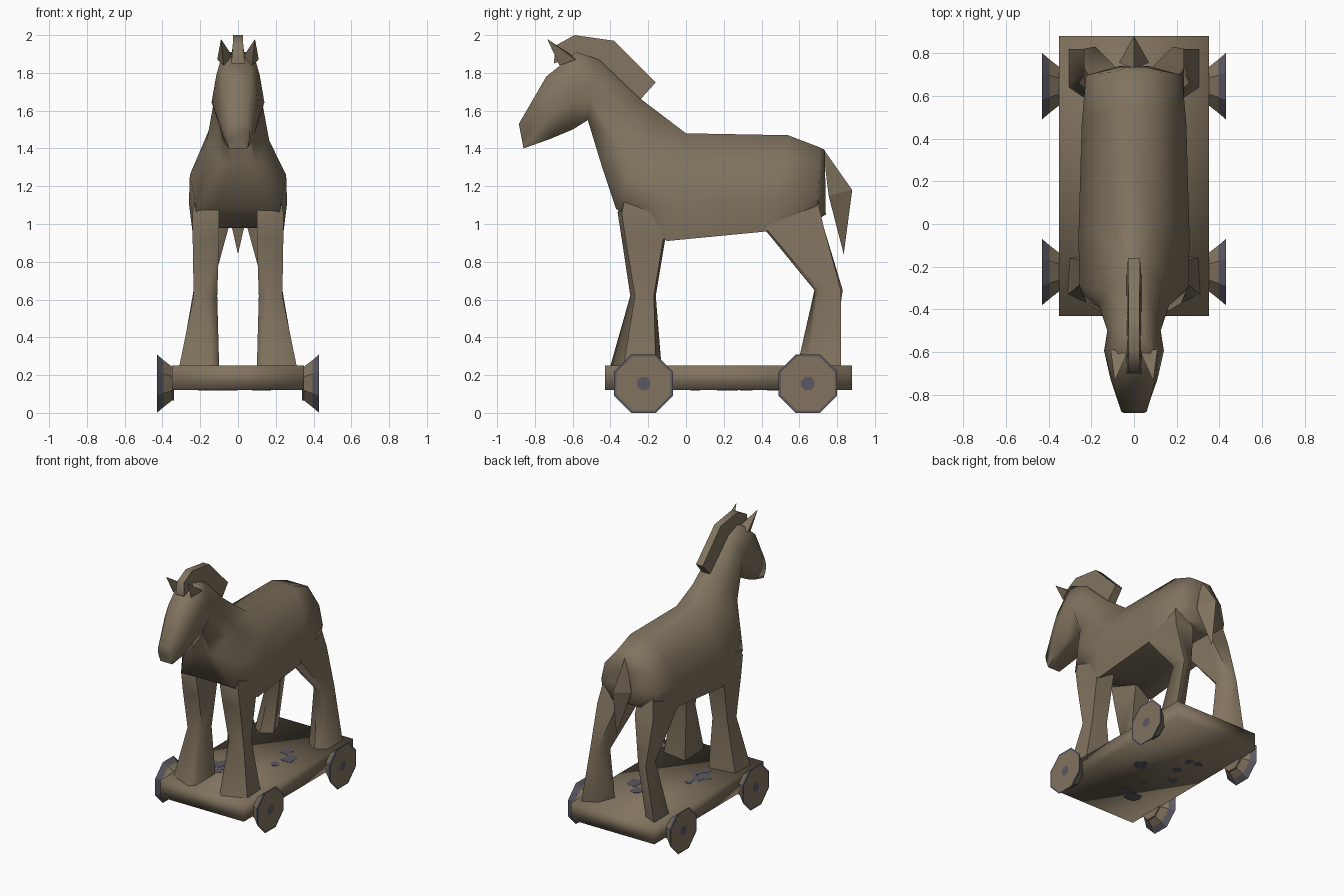
import bpy, bmesh, math, random
from math import radians, cos, sin, pi

cube = bpy.data.objects.get("Cube")
if cube:
    bpy.data.objects.remove(cube, do_unlink=True)


def material(name, rgb):
    m = bpy.data.materials.new(name)
    m.use_nodes = True
    m.diffuse_color = (*rgb, 1)
    bsdf = next(n for n in m.node_tree.nodes if n.type == 'BSDF_PRINCIPLED')
    bsdf.inputs["Base Color"].default_value = (*rgb, 1)
    bsdf.inputs["Roughness"].default_value = 0.9
    return m


WOOD = material("weathered wood", (0.218, 0.172, 0.114))
GREY = material("slate grey", (0.105, 0.097, 0.125))


def finish(name, bm, angle=0):
    bmesh.ops.recalc_face_normals(bm, faces=bm.faces)
    mesh = bpy.data.meshes.new(name)
    bm.to_mesh(mesh)
    bm.free()
    mesh.materials.append(WOOD)
    mesh.materials.append(GREY)
    ob = bpy.data.objects.new(name, mesh)
    bpy.context.collection.objects.link(ob)
    if angle:
        bpy.ops.object.select_all(action='DESELECT')
        ob.select_set(True)
        bpy.context.view_layer.objects.active = ob
        bpy.ops.object.shade_smooth_by_angle(angle=radians(angle))
    return ob


def loft(name, rings, angle=0, bands=None, cap_mat=0):
    """Bridge closed rings of points; bands gives a material per band."""
    bm = bmesh.new()
    loops = [[bm.verts.new(p) for p in ring] for ring in rings]
    n = len(loops[0])
    for k, (a, b) in enumerate(zip(loops, loops[1:])):
        for i in range(n):
            j = (i + 1) % n
            f = bm.faces.new((a[i], a[j], b[j], b[i]))
            f.material_index = bands[k] if bands else 0
    bm.faces.new(loops[0])
    bm.faces.new(loops[-1]).material_index = cap_mat
    return finish(name, bm, angle)


def solid(name, points, angle=0):
    """Convex hull of a few points."""
    bm = bmesh.new()
    for p in points:
        bm.verts.new(p)
    bmesh.ops.convex_hull(bm, input=bm.verts)
    return finish(name, bm, angle)


def section(top, bottom, widths, lift=0):
    """Body cross-section between a top and a bottom (y, z) point."""
    half = []
    for t, w in zip((0, 0.3, 0.65, 1), widths):
        half.append((w, top[0] + (bottom[0] - top[0]) * t,
                     top[1] + (bottom[1] - top[1]) * t))
    half.append((widths[-1] * 0.5, bottom[0], bottom[1] + lift))
    return half + [(-x, y, z) for x, y, z in reversed(half)]


# Body, neck and head in one skin
loft("body_neck_head", [
    section((0.735, 1.39), (0.74, 1.05), (0.04, 0.06, 0.07, 0.05)),
    section((0.71, 1.405), (0.69, 1.02), (0.09, 0.19, 0.225, 0.205)),
    section((0.54, 1.47), (0.42, 0.96), (0.09, 0.20, 0.245, 0.23), 0.04),
    section((0.00, 1.48), (-0.10, 0.91), (0.08, 0.20, 0.26, 0.235), 0.07),
    section((-0.15, 1.594), (-0.37, 1.08), (0.05, 0.15, 0.255, 0.22)),
    section((-0.25, 1.67), (-0.45, 1.32), (0.05, 0.125, 0.165, 0.09)),
    section((-0.46, 1.87), (-0.52, 1.55), (0.05, 0.105, 0.125, 0.06)),
    section((-0.58, 1.91), (-0.60, 1.50), (0.08, 0.115, 0.14, 0.09)),
    section((-0.74, 1.78), (-0.72, 1.45), (0.065, 0.10, 0.11, 0.08)),
    section((-0.885, 1.53), (-0.86, 1.40), (0.045, 0.06, 0.06, 0.05)),
], 75)

# Five-sided leg rings: height, then corners from inner front round to inner back
FRONT_LEG = [
    (1.24, (0.12, -0.30), (0.17, -0.31), (0.21, -0.30), (0.21, -0.12), (0.12, -0.12)),
    (1.06, (0.10, -0.36), (0.17, -0.362), (0.24, -0.34), (0.24, -0.09), (0.10, -0.08)),
    (0.92, (0.10, -0.33), (0.17, -0.34), (0.24, -0.32), (0.235, -0.12), (0.10, -0.11)),
    (0.62, (0.11, -0.27), (0.17, -0.295), (0.235, -0.27), (0.23, -0.17), (0.11, -0.16)),
    (0.25, (0.10, -0.36), (0.14, -0.40), (0.31, -0.33), (0.30, -0.16), (0.10, -0.13))]
REAR_LEG = [
    (1.20, (0.10, 0.48), (0.15, 0.47), (0.20, 0.48), (0.20, 0.68), (0.10, 0.68)),
    (0.98, (0.05, 0.45), (0.15, 0.41), (0.235, 0.42), (0.235, 0.73), (0.08, 0.73)),
    (0.65, (0.14, 0.71), (0.19, 0.68), (0.235, 0.70), (0.235, 0.82), (0.18, 0.83)),
    (0.25, (0.15, 0.64), (0.23, 0.59), (0.305, 0.64), (0.305, 0.82), (0.20, 0.77))]

# Legs, triangular ears and wheels on both sides
for s, side in ((1, "left"), (-1, "right")):
    for part, rows in (("front_leg_", FRONT_LEG), ("rear_leg_", REAR_LEG)):
        loft(part + side, [[(s * x, y, z) for x, y in pts] for z, *pts in rows], 60)
    solid("ear_" + side, [(s * 0.09, -0.735, 1.98), (s * 0.03, -0.60, 1.89),
                          (s * 0.11, -0.585, 1.87), (s * 0.075, -0.67, 1.84)])
    for end, y in (("front", -0.225), ("rear", 0.645)):
        rings = []
        for x, r in ((0.34, 0.09), (0.35, 0.09), (0.395, 0.125), (0.43, 0.155),
                     (0.43, 0.143), (0.43, 0.035)):
            r /= cos(pi / 8)
            rings.append([(s * x, y + r * cos((i + 0.5) * pi / 4),
                           0.155 + r * sin((i + 0.5) * pi / 4)) for i in range(8)])
        loft(f"{end}_wheel_{side}", rings, 0, [0, 0, 1, 1, 0], 1)

# Crest-like mane running from forehead to withers, slimmer along its top
MANE = [(-0.70, 1.85, 0.035), (-0.69, 1.945, 0.028), (-0.59, 2.0, 0.026),
        (-0.38, 1.97, 0.026), (-0.16, 1.75, 0.028), (-0.25, 1.65, 0.035),
        (-0.46, 1.84, 0.035), (-0.58, 1.89, 0.035)]
loft("mane", [[(s * w, y, z) for y, z, w in MANE] for s in (-1, 1)], 60)

# Pointed tail, flush with the rump
solid("tail", [(0, 0.725, 1.40), (0, 0.88, 1.18), (0.07, 0.755, 1.15),
               (-0.07, 0.755, 1.15), (0, 0.835, 0.84)])

# Platform
solid("platform", [(x, y, z) for x in (-0.35, 0.35) for y in (-0.43, 0.88)
                   for z in (0.12, 0.25)], 100)

# Worn grey patches on both faces of the platform
random.seed(4)
for z, label in ((0.25, "top"), (0.12, "underside")):
    for k in range(9):
        cx, cy = random.uniform(-0.2, 0.2), random.uniform(-0.15, 0.55)
        size = random.uniform(0.025, 0.06)
        outline = [(size * random.uniform(0.6, 1.2), i * pi / 4) for i in range(8)]
        loft(f"worn_patch_{label}_{k + 1}",
             [[(cx + r * cos(a), cy + r * sin(a), z + d) for r, a in outline]
              for d in (-0.002, 0.002)], 0, [1], 1).data.polygons[8].material_index = 1
